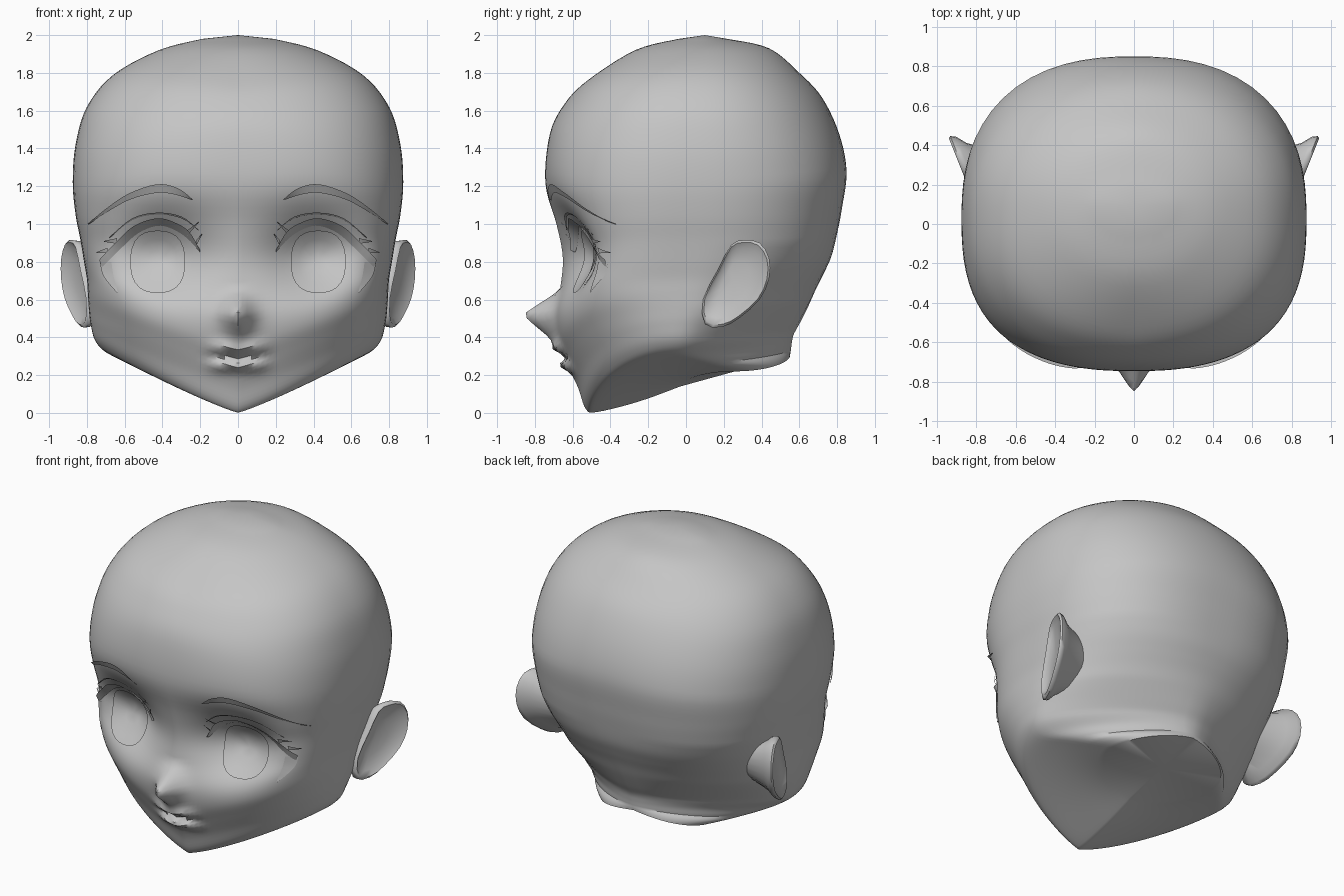
import bpy, bmesh, math
from mathutils import Vector
from mathutils.bvhtree import BVHTree

if "Cube" in bpy.data.objects:
    bpy.data.objects.remove(bpy.data.objects["Cube"])

grey = bpy.data.materials.new("plain grey")
grey.diffuse_color = (0.56, 0.56, 0.56, 1)
grey.use_nodes = True
grey.node_tree.nodes["Principled BSDF"].inputs["Base Color"].default_value = grey.diffuse_color


def spline(rows, sub, closed=False):
    """Catmull-Rom interpolation of rows of numbers."""
    n, out = len(rows), []
    get = (lambda i: rows[i % n]) if closed else (lambda i: rows[max(0, min(n - 1, i))])
    for i in range(n if closed else n - 1):
        a, b, c, d = (get(i + k) for k in (-1, 0, 1, 2))
        for s in range(sub):
            t = s / sub
            out.append([0.5 * (2 * q + (r - p) * t + (2 * p - 5 * q + 4 * r - u) * t * t
                               + (3 * q - p - 3 * r + u) * t ** 3) for p, q, r, u in zip(a, b, c, d)])
    if not closed:
        out.append(list(rows[-1]))
    return out


def finish(name, bm, mirror=False, angle=60, recalc=True):
    if recalc:
        bmesh.ops.recalc_face_normals(bm, faces=bm.faces)
    me = bpy.data.meshes.new(name)
    bm.to_mesh(me)
    me.materials.append(grey)
    ob = bpy.data.objects.new(name, me)
    bpy.context.collection.objects.link(ob)
    bpy.context.view_layer.objects.active = ob
    ob.select_set(True)
    bpy.ops.object.shade_smooth_by_angle(angle=math.radians(angle))
    ob.select_set(False)
    if mirror:
        ob.modifiers.new("mirror", 'MIRROR')
    return ob


def loft(bm, rings, start=None, end=None):
    """Skin closed rings of points, with optional fan centres at both ends."""
    vs = [[bm.verts.new(p) for p in r] for r in rings]
    n = len(vs[0])
    for a, b in zip(vs, vs[1:]):
        for i in range(n):
            j = (i + 1) % n
            bm.faces.new((a[i], a[j], b[j], b[i]))
    for tip, r in ((start, vs[0]), (end, vs[-1])):
        if tip is not None:
            c = bm.verts.new(tip)
            for i in range(n):
                bm.faces.new((c, r[i], r[(i + 1) % n]))


# Head rings: front y, front z, half width, side y, side z, back y, back z, squareness
RINGS = [
    (-.03, .14, .39, .26, .22, .55, .30, 2.0),
    (-.25, .06, .56, .12, .265, .555, .33, 2.0),
    (-.47, .005, .69, -.02, .315, .56, .37, 2.0),
    (-.53, .02, .755, -.02, .38, .57, .415, 2.1),
    (-.57, .13, .78, .0, .47, .605, .48, 2.35),
    (-.62, .24, .79, .02, .55, .65, .57, 2.55),
    (-.67, .36, .795, .02, .63, .69, .66, 2.75),
    (-.69, .50, .80, .03, .71, .73, .74, 2.9),
    (-.67, .66, .815, .03, .80, .77, .83, 2.95),
    (-.66, .82, .835, .03, .92, .80, .95, 2.9),
    (-.69, 1.0, .86, .03, 1.05, .825, 1.08, 2.8),
    (-.745, 1.22, .875, .03, 1.22, .85, 1.28, 2.6),
    (-.72, 1.48, .86, .04, 1.42, .81, 1.48, 2.5),
    (-.64, 1.64, .80, .05, 1.62, .72, 1.67, 2.4),
    (-.52, 1.76, .66, .07, 1.79, .60, 1.80, 2.3),
    (-.27, 1.92, .42, .1, 1.92, .44, 1.93, 2.1),
    (-.04, 1.98, .19, .1, 1.98, .22, 1.98, 2.0),
]
SEG = 96


def bump(v, centre, width):
    return math.exp(-((v - centre) / width) ** 2)


def face_detail(x, y, z):
    """Nose, lips and eye sockets pushed along y."""
    ax = abs(x)
    nose = max(0, 1 - (z - .52) / .13) if z > .52 else max(0, 1 - (.52 - z) / .16)
    y -= .175 * nose * math.exp(-(ax / .075) ** 1.7)
    lips = math.exp(-(ax / .14) ** 4)
    y -= .045 * bump(z, .345, .035) * lips
    y += .02 * bump(z, .295, .02) * lips
    y -= .045 * bump(z, .25, .03) * lips
    y += .165 * bump(ax, .40, .23) * bump(z, .83, .21)
    return y


def back_squareness(zs, n):
    """Slim behind the jaw, full on the skull."""
    if zs < .265:
        return 2 - .55 * max(0, (zs - .22) / .045)
    t = max(0, min(1, (zs - .4) / .5))
    return 1.45 + (min(n, 2.6) * .93 - 1.45) * t


def head_ring(row):
    yf, zf, hw, ys, zs, yb, zb, n = row
    pts = []
    for k in range(SEG):
        t = 2 * math.pi * k / SEG
        a = t - .55 * math.sin(t)          # denser at the face
        s, c = math.sin(a), math.cos(a)
        m = n if c > 0 else back_squareness(zs, n)
        r = (abs(s) ** m + abs(c) ** m) ** (-1 / m)
        u, v = s * r, c * r
        ye, ze = (yf, zf) if c > 0 else (yb, zb)
        x, y = hw * u, ys + (ye - ys) * abs(v)
        z = max(0, ze + (zs - ze) * abs(u) ** 1.15)
        if c > 0:
            y = face_detail(x, y, z)
        pts.append((x, y, z))
    return pts


bm = bmesh.new()
loft(bm, [head_ring(r) for r in spline(RINGS, 5)], (0, .26, .22), (0, .1, 2.0))
finish("head", bm, angle=40)
surface = BVHTree.FromBMesh(bm)


def drape(x, z, lift):
    hit = surface.ray_cast(Vector((x, -2, z)), Vector((0, 1, 0)))[0]
    return (x, (hit.y if hit else -.4) - lift, z)


def strip(name, upper, lower, lift=.008, lift_low=.004):
    """Thin draped band between two curves given as (x, z)."""
    bm = bmesh.new()
    pairs = []
    for p, q in zip(spline(upper, 4), spline(lower, 4)):
        pairs.append((bm.verts.new(drape(*p, lift)), bm.verts.new(drape(*q, lift_low))))
    for (a, b), (c, d) in zip(pairs, pairs[1:]):
        bm.faces.new((a, b, d, c))
    return finish(name, bm, True, recalc=False)


# Irises: rounded discs lying in the sockets
bm = bmesh.new()
discs = []
for k in (1, .7, .35):
    ring = []
    for i in range(28):
        a = 2 * math.pi * i / 28
        s, c = math.sin(a), math.cos(a)
        r = k * (abs(s) ** 2.5 + abs(c) ** 2.5) ** -.4
        ring.append(drape(.425 + .145 * c * r, .80 + .165 * s * r, .014))
    discs.append(ring)
loft(bm, discs, end=drape(.425, .80, .014))
for f in bm.faces:
    f.normal_update()
    if f.normal.y > 0:
        f.normal_flip()
finish("iris", bm, True, recalc=False)

# Brows
strip("brow", [(.24, 1.13), (.32, 1.19), (.43, 1.21), (.58, 1.16), (.70, 1.08), (.795, 1.0)],
      [(.24, 1.125), (.33, 1.155), (.43, 1.165), (.57, 1.13), (.69, 1.065), (.79, .998)], .02, .01)
# Upper lashes and lid crease
strip("upper_lash", [(.20, .86), (.26, .96), (.34, 1.01), (.43, 1.03), (.55, .99), (.65, .90), (.735, .81)],
      [(.20, .85), (.27, .925), (.35, .975), (.43, .99), (.53, .95), (.62, .87), (.72, .77)], .03, .006)
strip("lid_crease", [(.21, .97), (.30, 1.04), (.43, 1.06), (.56, 1.03), (.68, .93)],
      [(.21, .965), (.30, 1.03), (.43, 1.05), (.56, 1.02), (.68, .925)], .012, .008)
# Lower lash at the outer corner
strip("lower_lash", [(.73, .79), (.71, .72), (.64, .635)],
      [(.67, .80), (.66, .73), (.637, .64)], .01, .007)
# Small lash flicks at inner and outer corners
for i, (x, z, dx, dz) in enumerate([(.22, .90, -.03, .05), (.27, .95, -.06, .06),
                                    (.64, .91, .07, .0), (.69, .86, .06, -.01)]):
    strip("lash_flick_%d" % i, [(x, z + .015), (x + dx, z + dz)],
          [(x, z - .015), (x + dx, z + dz - .004)], .02, .015)

# Ears: cupped front, rounded rim, and a back that runs into the head
outline = spline([(.24, .89), (.31, .915), (.39, .90), (.44, .82), (.44, .71), (.39, .60),
                  (.28, .50), (.19, .455), (.10, .47), (.09, .60), (.17, .76)], 2, True)


def ear_ring(scale, dx, cy=.25, cz=.70, follow=1.0):
    pts = []
    for y, z in outline:
        py, pz = cy + (y - cy) * scale, cz + (z - cz) * scale
        pts.append((.765 + .4 * (py * follow + .25 * (1 - follow)) + dx, py, pz))
    return pts


bm = bmesh.new()
loft(bm, [ear_ring(.45, -.035), ear_ring(.8, -.02), ear_ring(.94, 0), ear_ring(1, -.012),
          ear_ring(.98, -.04), ear_ring(.82, -.08), ear_ring(.6, -.22, .22, .68, 0)],
     (.825, .25, .70), (.62, .2, .68))
finish("ear", bm, True)
